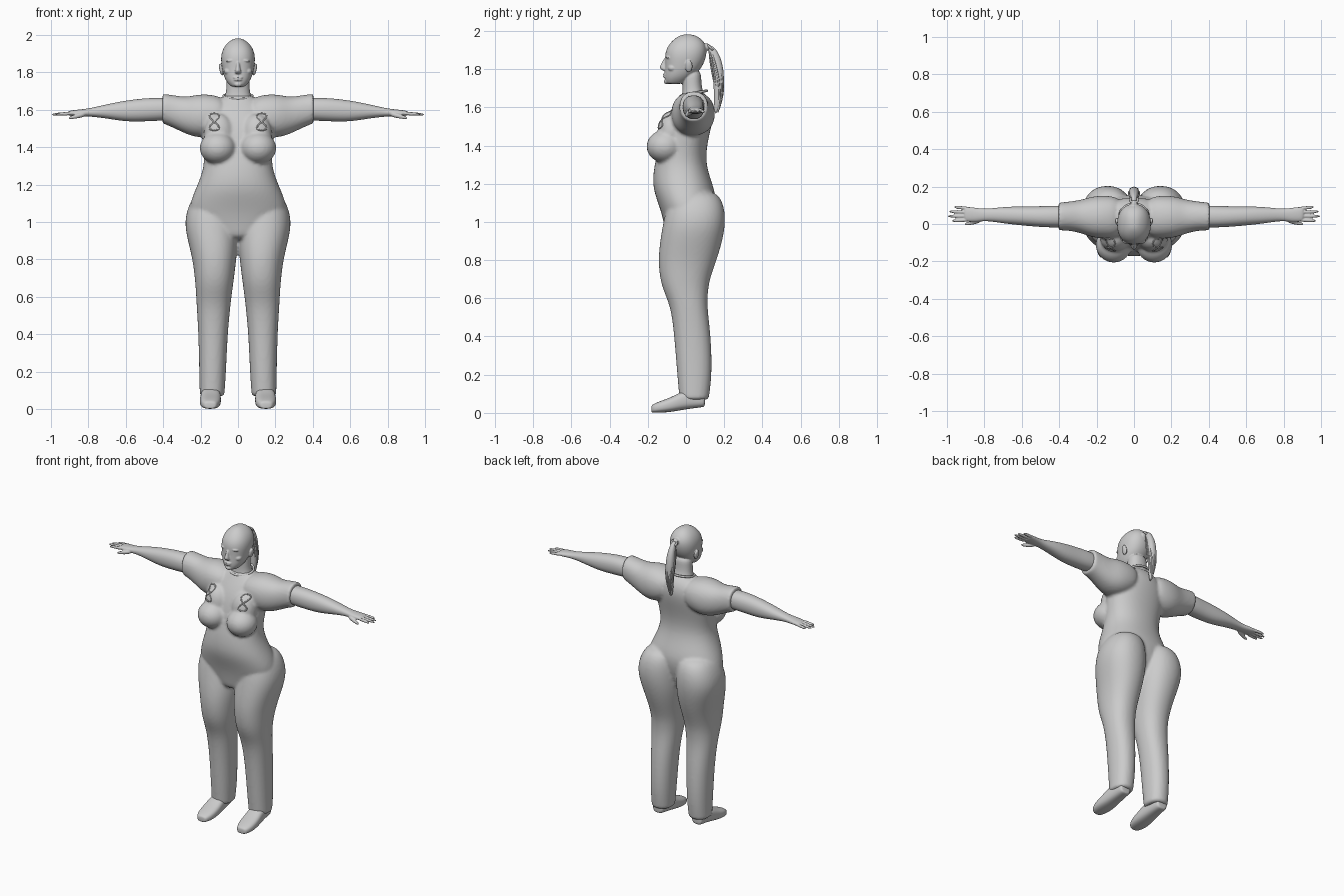
import bpy, bmesh, math
from mathutils import Matrix, Vector

cube = bpy.data.objects.get("Cube")
if cube:
    bpy.data.objects.remove(cube, do_unlink=True)

grey = bpy.data.materials.new("plain_grey")
grey.use_nodes = True
grey.diffuse_color = (0.6, 0.6, 0.6, 1)
grey.node_tree.nodes["Principled BSDF"].inputs["Base Color"].default_value = grey.diffuse_color
BOTH = (1, -1)
SEGMENTS = 20


def loft(bm, rows, axis="z", sides=(1,), power=0.9):
    """Skin rounded rings; each row is position, then low and high bounds on the other two axes."""
    for side in sides:
        rings = []
        for t, a0, a1, b0, b1 in rows:
            ring = []
            for i in range(SEGMENTS):
                angle = math.tau * i / SEGMENTS
                c, s = math.cos(angle), math.sin(angle)
                a = (a0 + a1) / 2 + (a1 - a0) / 2 * math.copysign(abs(c) ** power, c)
                b = (b0 + b1) / 2 + (b1 - b0) / 2 * math.copysign(abs(s) ** power, s)
                x, y, z = {"x": (t, a, b), "y": (a, t, b), "z": (a, b, t)}[axis]
                ring.append(bm.verts.new((x * side, y, z)))
            rings.append(ring)
        for low, high in zip(rings, rings[1:]):
            for i in range(SEGMENTS):
                j = (i + 1) % SEGMENTS
                bm.faces.new((low[i], low[j], high[j], high[i]))
        bm.faces.new(rings[0])
        bm.faces.new(rings[-1])


def centred(rows):
    """Turn half widths into symmetric left and right bounds."""
    return [(z, -h, h, front, back) for z, h, front, back in rows]


def ball(bm, centre, radii, sides=(1,), turn=0):
    x, y, z = centre
    for side in sides:
        place = Matrix.Translation((x * side, y, z)) @ Matrix.Rotation(turn * side, 4, "Y")
        bmesh.ops.create_uvsphere(bm, u_segments=16, v_segments=10, radius=1,
                                  matrix=place @ Matrix.Diagonal((*radii, 1)))


def finish(name, bm, voxel=None, relax=3):
    """Make the object, round it, and optionally fuse its parts into one skin."""
    bmesh.ops.recalc_face_normals(bm, faces=bm.faces)
    for face in bm.faces:
        face.smooth = True
    mesh = bpy.data.meshes.new(name)
    bm.to_mesh(mesh)
    bm.free()
    mesh.materials.append(grey)
    obj = bpy.data.objects.new(name, mesh)
    bpy.context.collection.objects.link(obj)
    obj.modifiers.new("round", "SUBSURF").levels = 2
    obj.modifiers["round"].render_levels = 2
    if voxel:
        fuse = obj.modifiers.new("fuse", "REMESH")
        fuse.mode = "VOXEL"
        fuse.voxel_size = voxel
        fuse.use_smooth_shade = True
        soft = obj.modifiers.new("soften", "SMOOTH")
        soft.factor = 0.5
        soft.iterations = relax
    return obj


def cord(name, points, thickness, cyclic=True):
    curve = bpy.data.curves.new(name, "CURVE")
    curve.dimensions = "3D"
    curve.bevel_depth = thickness
    curve.bevel_resolution = 2
    spline = curve.splines.new("POLY")
    spline.points.add(len(points) - 1)
    for target, p in zip(spline.points, points):
        target.co = (*p, 1)
    spline.use_cyclic_u = cyclic
    curve.materials.append(grey)
    obj = bpy.data.objects.new(name, curve)
    bpy.context.collection.objects.link(obj)


# Clothed body: torso, bust, sleeves and trouser legs fused together
bm = bmesh.new()
loft(bm, centred([
    (.90, .10, -.10, .08), (.96, .22, -.11, .12), (1.05, .27, -.13, .15),
    (1.13, .25, -.16, .16), (1.2, .218, -.178, .14), (1.3, .18, -.168, .105),
    (1.4, .188, -.14, .11), (1.5, .2, -.12, .135), (1.58, .18, -.085, .148),
    (1.64, .13, -.045, .13), (1.67, .08, -.025, .1), (1.68, .07, -.02, .09)]))
ball(bm, (.108, -.11, 1.395), (.1, .1, .087), BOTH)
ball(bm, (.1, -.075, 1.47), (.085, .075, .11), BOTH)
loft(bm, [
    (.05, -.07, .14, 1.5, 1.66), (.15, -.08, .155, 1.45, 1.685),
    (.22, -.075, .15, 1.45, 1.682), (.28, -.05, .13, 1.47, 1.667),
    (.35, -.035, .12, 1.505, 1.68), (.4, -.035, .115, 1.525, 1.685),
    (.405, -.035, .115, 1.525, 1.685)], "x", BOTH)
loft(bm, [
    (.068, .072, .205, -.035, .12), (.075, .072, .205, -.035, .12),
    (.2, .063, .208, -.047, .138), (.4, .055, .212, -.062, .132),
    (.55, .04, .222, -.08, .112), (.63, .03, .226, -.115, .115),
    (.7, .02, .232, -.138, .125), (.8, .008, .244, -.147, .162),
    (.9, -.003, .27, -.138, .193), (1, 0, .29, -.12, .21),
    (1.1, .01, .264, -.1, .2), (1.17, .04, .21, -.05, .15)], "z", BOTH)
body = finish("clothed_body", bm, .01)

# Arms with palms, fingers and thumbs
bm = bmesh.new()
loft(bm, [
    (.3, -.015, .095, 1.55, 1.66), (.42, -.02, .1, 1.54, 1.665),
    (.5, -.017, .095, 1.537, 1.662), (.6, -.008, .095, 1.535, 1.65),
    (.7, .003, .092, 1.553, 1.63), (.79, .018, .08, 1.564, 1.608),
    (.84, .01, .086, 1.564, 1.602), (.89, .012, .093, 1.566, 1.597),
    (.91, .018, .09, 1.569, 1.592)], "x", BOTH)
for i, tip in enumerate((.975, 1.0, .992, .962)):
    y, spread, r = .021 + .021 * i, .002 * (i - 1), .009
    loft(bm, [(.88, y - r, y + r, 1.571, 1.591),
              (.94, y + spread - r, y + spread + r, 1.568, 1.587),
              (tip, y + 2 * spread - .006, y + 2 * spread + .006, 1.568, 1.58)], "x", BOTH)
loft(bm, [(.81, .012, .05, 1.565, 1.592), (.85, -.002, .022, 1.555, 1.582),
          (.885, -.006, .011, 1.55, 1.57), (.905, -.006, .006, 1.549, 1.562)], "x", BOTH)
finish("arms_and_hands", bm, .004, 2)

# Head, neck and facial features
bm = bmesh.new()
loft(bm, centred([
    (1.6, .1, -.03, .12), (1.65, .078, -.025, .105), (1.69, .064, -.017, .085),
    (1.74, .062, -.02, .08), (1.8, .06, -.02, .08)]))
loft(bm, centred([
    (1.722, .035, -.1, -.02), (1.73, .045, -.108, 0), (1.755, .066, -.113, .03),
    (1.79, .08, -.112, .07), (1.83, .088, -.11, .095), (1.87, .093, -.112, .108),
    (1.91, .088, -.103, .11), (1.945, .07, -.077, .095), (1.97, .042, -.045, .065),
    (1.982, .015, -.015, .03)]))
loft(bm, centred([(1.79, .012, -.118, -.09), (1.797, .018, -.128, -.09),
                  (1.808, .016, -.142, -.09), (1.83, .01, -.128, -.09),
                  (1.86, .009, -.116, -.09)]))
ball(bm, (.038, -.091, 1.863), (.028, .016, .007), BOTH, .15)
ball(bm, (.036, -.087, 1.843), (.015, .013, .008), BOTH)
ball(bm, (.05, -.07, 1.805), (.026, .026, .02), BOTH)
ball(bm, (0, -.108, 1.772), (.027, .013, .006))
ball(bm, (0, -.107, 1.76), (.024, .014, .007))
ball(bm, (0, -.1, 1.735), (.022, .017, .014))
ball(bm, (.09, .015, 1.815), (.01, .02, .033), BOTH, .2)
ball(bm, (0, .105, 1.915), (.022, .025, .02))
finish("head", bm, .004, 2)

# Ponytail: a flat core with raised locks
bm = bmesh.new()
loft(bm, centred([
    (1.565, .004, .15, .16), (1.62, .016, .147, .182), (1.7, .025, .145, .198),
    (1.78, .028, .142, .2), (1.85, .024, .133, .186), (1.9, .017, .118, .162),
    (1.925, .01, .105, .135)]))
finish("ponytail", bm)
for k in range(8):
    around = math.tau * k / 8
    lock = []
    for step in range(13):
        f = step / 12
        swell = math.sin(math.pi * f ** 0.8)
        lock.append((math.cos(around) * .028 * swell,
                     .125 + .05 * math.sin(f * 2.2) + math.sin(around) * .025 * swell,
                     1.915 - .34 * f))
    cord("ponytail_lock", lock, .005, False)
cord("hair_tie", [(.02 * math.cos(a), .128 + .014 * math.sin(a), 1.913 - .014 * math.sin(a))
                  for a in (math.tau * i / 16 for i in range(16))], .006)

# Shoes
bm = bmesh.new()
loft(bm, [
    (-.182, .125, .17, .004, .035), (-.175, .112, .188, .001, .045),
    (-.13, .093, .205, 0, .064), (-.07, .09, .205, .006, .085),
    (-.02, .092, .2, .015, .115), (.04, .098, .192, .024, .125),
    (.09, .105, .187, .03, .11), (.1, .115, .178, .035, .1)], "y", BOTH, .75)
finish("shoes", bm)

# Shirt collar
cord("collar", [(.077 * math.cos(a), .04 + .068 * math.sin(a), 1.673 + .014 * math.sin(a))
                for a in (math.tau * i / 32 for i in range(32))], .007)

# Looped cords resting on the chest
bpy.context.view_layer.update()
surface = body.evaluated_get(bpy.context.evaluated_depsgraph_get())
for side in BOTH:
    path = []
    for i in range(40):
        a = math.tau * i / 40
        start = Vector((side * (.127 + .026 * math.sin(2 * a)), -1, 1.535 + .045 * math.cos(a)))
        hit, point, normal, index = surface.ray_cast(start, Vector((0, 1, 0)))
        if hit:
            path.append(point)
    cord("chest_cord", path, .004)
